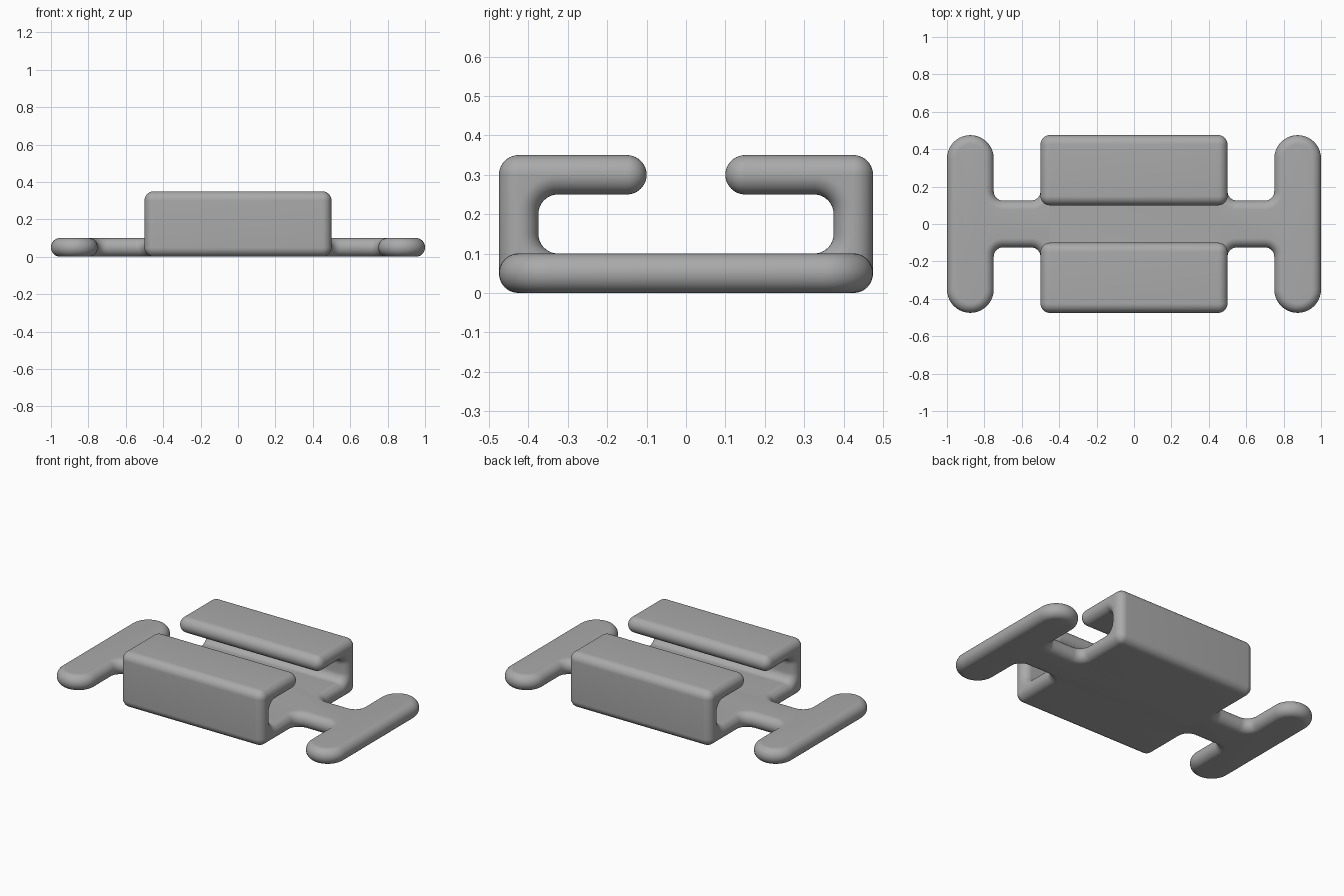
import bpy, bmesh
from math import sin, cos, pi
from mathutils import Vector

ROUND = 0.0495   # edge rounding, almost half of the wall thickness
SEGS = 10

if "Cube" in bpy.data.objects:
    bpy.data.objects.remove(bpy.data.objects["Cube"], do_unlink=True)

grey = bpy.data.materials.new("plain grey")
grey.use_nodes = True
grey.diffuse_color = (0.4, 0.4, 0.4, 1)
grey.node_tree.nodes["Principled BSDF"].inputs["Base Color"].default_value = (0.4, 0.4, 0.4, 1)


def filleted(corners):
    """Turn right-angled (u, v, radius) corners into points with outward normals."""
    result = []
    count = len(corners)
    for i, (u, v, radius) in enumerate(corners):
        here = Vector((u, v))
        before = (here - Vector(corners[i - 1][:2])).normalized()
        after = (Vector(corners[(i + 1) % count][:2]) - here).normalized()
        n0, n1 = Vector((before.y, -before.x)), Vector((after.y, -after.x))
        side = 1 if before.cross(after) > 0 else -1
        center = here + (after - before) * radius
        for k in range(SEGS + 1):
            a = k / SEGS * pi / 2
            normal = n0 * cos(a) + n1 * sin(a)
            result.append((center + normal * radius * side, normal))
    return result


def rounded_slab(name, corners, low, high, place):
    """Extrude an outline from low to high with fully rounded rims."""
    outline = filleted(corners)
    rim = [k / SEGS * pi / 2 for k in range(SEGS + 1)]
    levels = [(sin(a), low + ROUND * (1 - cos(a))) for a in rim]
    levels += [(cos(a), high - ROUND * (1 - sin(a))) for a in rim]
    bm = bmesh.new()
    rings = []
    for out, w in levels:
        points = [p - n * ROUND * (1 - out) for p, n in outline]
        rings.append([bm.verts.new(place(p.x, p.y, w)) for p in points])
    for lower, upper in zip(rings, rings[1:]):
        for i in range(len(lower)):
            bm.faces.new((lower[i - 1], lower[i], upper[i], upper[i - 1]))
    bm.faces.new(rings[0][::-1])
    bm.faces.new(rings[-1])
    bmesh.ops.remove_doubles(bm, verts=bm.verts, dist=1e-5)
    mesh = bpy.data.meshes.new(name)
    bm.to_mesh(mesh)
    bm.free()
    mesh.materials.append(grey)
    obj = bpy.data.objects.new(name, mesh)
    bpy.context.collection.objects.link(obj)
    bpy.context.view_layer.objects.active = obj
    bpy.ops.object.select_all(action='DESELECT')
    obj.select_set(True)
    bpy.ops.object.shade_smooth_by_angle(angle=0.6)
    return obj


# Flat plate: central body, two narrow necks and two round-ended crossbars
quarter = [(0.5, 0.475, 0.05), (0.5, 0.125, 0.05), (0.75, 0.125, 0.05),
           (0.75, 0.475, 0.125), (1, 0.475, 0.125)]
right_half = [(x, -y, r) for x, y, r in quarter] + quarter[::-1]
left_half = [(-x, -y, r) for x, y, r in right_half]
rounded_slab("base_plate", right_half + left_half, 0, 0.1,
             lambda u, v, w: (u, v, w))

# Open channel: floor, two walls and two inward lips
half = [(0.475, 0, 0.05), (0.475, 0.35, 0.05), (0.1, 0.35, 0.05),
        (0.1, 0.25, 0.05), (0.375, 0.25, 0.05), (0.375, 0.1, 0.05)]
channel = half + [(-y, z, r) for y, z, r in half[::-1]]
rounded_slab("slotted_channel", channel, -0.5, 0.5,
             lambda u, v, w: (w, u, v))
